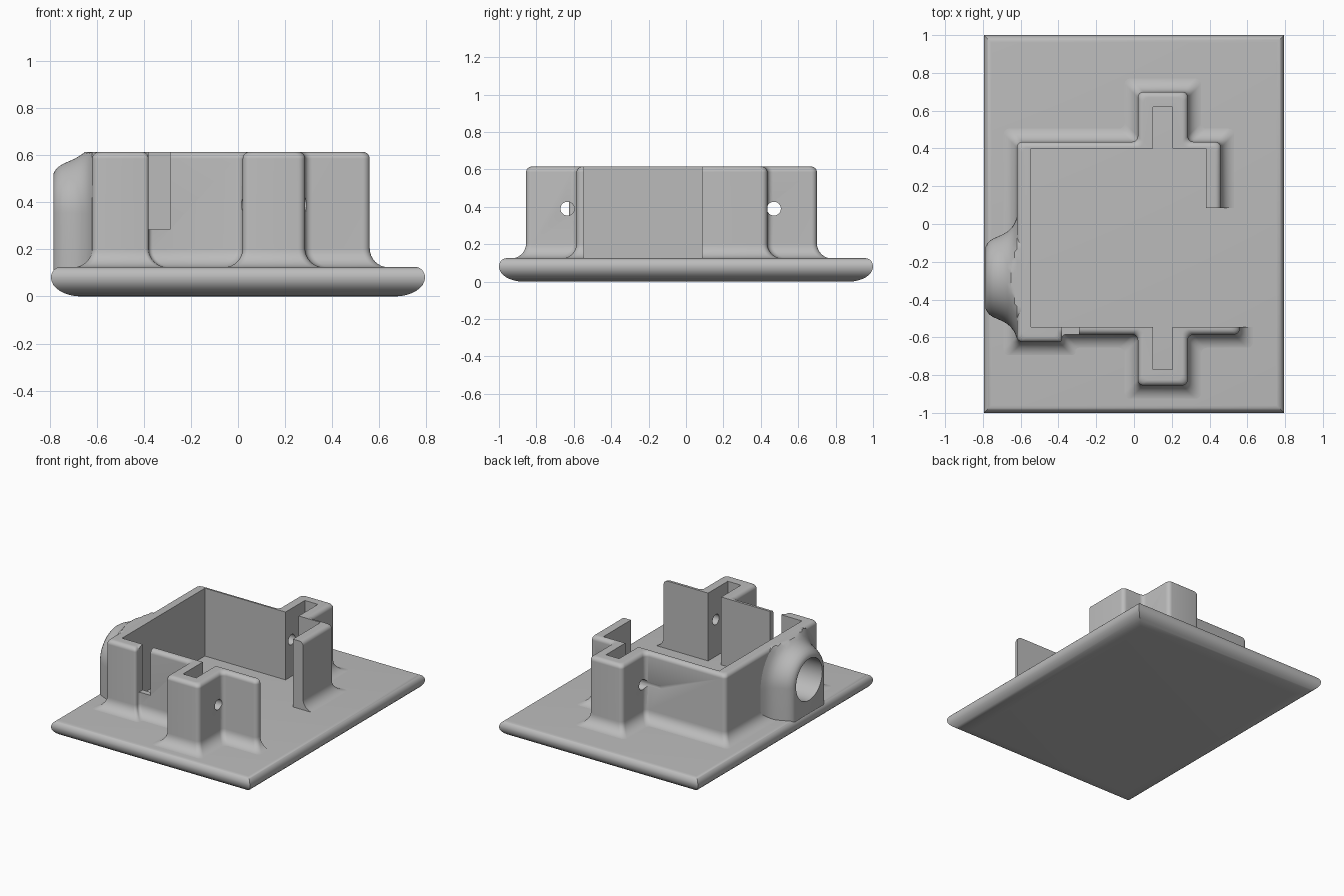
import bpy, bmesh
from math import sin, cos, pi, radians
from mathutils import Vector

cube = bpy.data.objects.get("Cube")
if cube:
    bpy.data.objects.remove(cube)

grey = bpy.data.materials.new("plain_grey")
grey.use_nodes = True
grey.diffuse_color = (0.5, 0.5, 0.5, 1)
grey.node_tree.nodes["Principled BSDF"].inputs["Base Color"].default_value = (0.5, 0.5, 0.5, 1)


def loft(name, rings):
    """Closed skin over rings of equal point count."""
    bm = bmesh.new()
    loops = [[bm.verts.new(p) for p in ring] for ring in rings]
    n = len(loops[0])
    for low, high in zip(loops, loops[1:]):
        for i in range(n):
            j = (i + 1) % n
            bm.faces.new((low[i], low[j], high[j], high[i]))
    bm.faces.new(loops[0][::-1])
    bm.faces.new(loops[-1])
    bmesh.ops.recalc_face_normals(bm, faces=bm.faces)
    mesh = bpy.data.meshes.new(name)
    bm.to_mesh(mesh)
    bm.free()
    mesh.materials.append(grey)
    obj = bpy.data.objects.new(name, mesh)
    bpy.context.collection.objects.link(obj)
    return obj


def box(x0, x1, y0, y1, z0, z1=0.8):
    corners = [(x0, y0), (x1, y0), (x1, y1), (x0, y1)]
    return loft("cutter", [[(x, y, z) for x, y in corners] for z in (z0, z1)])


def rod(x0, x1, y, z, r, n=40):
    angles = [2 * pi * i / n for i in range(n)]
    return loft("cutter", [[(x, y + r * cos(a), z + r * sin(a)) for a in angles] for x in (x0, x1)])


def activate(obj):
    bpy.ops.object.select_all(action='DESELECT')
    obj.select_set(True)
    bpy.context.view_layer.objects.active = obj


def cut(obj, cutters):
    for c in cutters:
        c.hide_render = True
        mod = obj.modifiers.new("cut", 'BOOLEAN')
        mod.operation = 'DIFFERENCE'
        mod.solver = 'EXACT'
        mod.object = c
        activate(obj)
        bpy.ops.object.modifier_apply(modifier=mod.name)
        bpy.data.objects.remove(c)


def smooth(obj):
    activate(obj)
    bpy.ops.object.shade_smooth_by_angle(angle=radians(32))


quarter = [pi / 2 * i / 8 for i in range(9)]

# Base plate: wide curve underneath, small round on the upper edge
profile = [(0.13 * (1 - sin(t)), 0.08 * (1 - cos(t))) for t in quarter]
profile += [(0.04 * (1 - cos(t)), 0.08 + 0.045 * sin(t)) for t in quarter[1:]]
plate = loft("base_plate", [[(sx * (0.795 - d), sy * (1 - d), z)
                             for sx, sy in ((-1, -1), (1, -1), (1, 1), (-1, 1))]
                            for d, z in profile])
smooth(plate)

# Wall outline, counter-clockwise, with rounded corners
outline = [Vector(p) for p in (
    (-0.62, -0.625), (-0.38, -0.625), (-0.38, -0.585), (0.02, -0.585),
    (0.02, -0.855), (0.285, -0.855), (0.285, -0.585), (0.56, -0.585),
    (0.56, -0.3), (0.46, -0.3), (0.46, 0.435), (0.285, 0.435),
    (0.285, 0.70), (0.02, 0.70), (0.02, 0.435), (-0.62, 0.435))]


def wall_ring(d, z):
    """Outline pushed outward by d at height z."""
    ring = []
    for i, p in enumerate(outline):
        a = (p - outline[i - 1]).normalized()
        b = (outline[(i + 1) % len(outline)] - p).normalized()
        r = 0.018 if i in (1, 2) else 0.03
        corner = p + d * Vector((a.y + b.y, -a.x - b.x))
        centre = corner + r * (b - a)
        for k in range(6):
            t = pi / 2 * k / 5
            q = centre - b * r * cos(t) + a * r * sin(t)
            ring.append((q.x, q.y, z))
    return ring


# Housing walls: flared foot, straight sides, rounded rim
rise = [(0.08, 0.1)]
rise += [(0.08 * (1 - sin(t)), 0.124 + 0.08 * (1 - cos(t))) for t in quarter]
rise += [(-0.03 * (1 - cos(t)), 0.585 + 0.03 * sin(t)) for t in quarter]
walls = loft("housing_walls", [wall_ring(d, z) for d, z in rise])
cut(walls, [
    box(-0.545, 0.38, -0.545, 0.40, 0.05),       # main cavity
    box(0.3, 0.9, -0.545, 0.085, 0.05),          # open side
    box(0.10, 0.205, -0.77, 0.62, 0.05),         # tab slots
    box(-0.38, -0.29, -0.75, -0.5, 0.285),       # front notch
    rod(-0.1, 0.4, -0.634, 0.39, 0.037),         # pin holes
    rod(-0.1, 0.4, 0.47, 0.39, 0.037),
    rod(-0.9, -0.6, -0.285, 0.355, 0.15),        # cable hole
])
smooth(walls)


# Arched cable boss blending into the side wall
def arch(x, r):
    ring = [(x, -0.285 + r, 0.1)]
    for i in range(33):
        t = pi * i / 32
        ring.append((x, -0.285 + r * cos(t), min(0.614, 0.355 + r * sin(t))))
    return ring + [(x, -0.285 - r, 0.1)]


boss = loft("cable_boss", [arch(x, r) for x, r in (
    (-0.785, 0.165), (-0.778, 0.18), (-0.765, 0.195), (-0.745, 0.208), (-0.72, 0.219),
    (-0.695, 0.23), (-0.67, 0.245), (-0.65, 0.263), (-0.633, 0.288), (-0.62, 0.32),
    (-0.58, 0.32))])
cut(boss, [rod(-0.9, -0.6, -0.285, 0.355, 0.15)])
smooth(boss)
